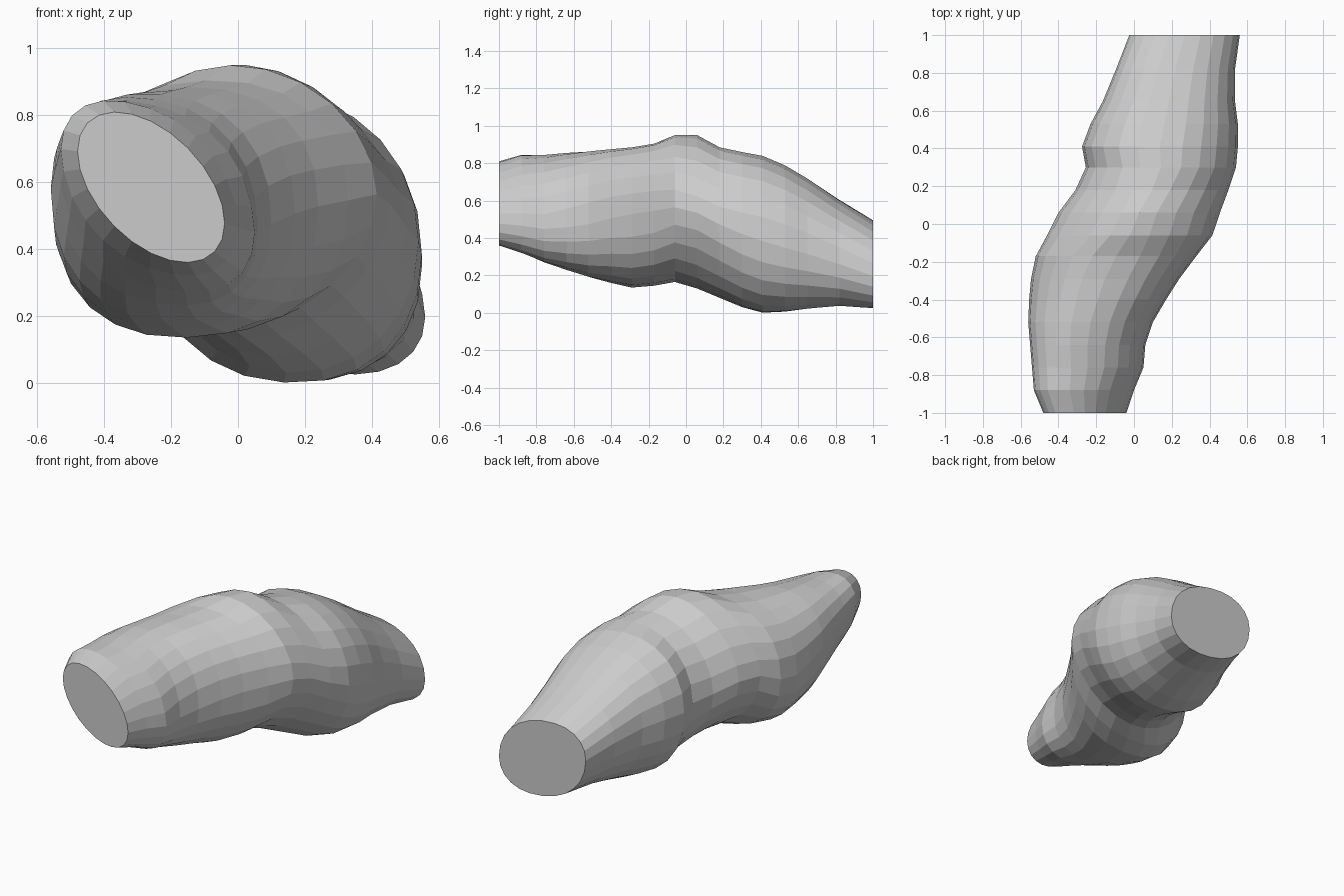
import bpy, bmesh
from math import sin, cos, asin, tau, copysign

SIDES = 24

# Cross-sections along the body:
# y, x min, x max, z min, z max, diagonal lean (-1..1), roundness (<1 is boxier)
SECTIONS = [
    (-1.00, -0.48, -0.04, 0.36, 0.81, -0.48, 1.00),
    (-0.88, -0.53, 0.00, 0.32, 0.845, -0.42, 0.94),
    (-0.76, -0.54, 0.05, 0.27, 0.845, -0.34, 0.90),
    (-0.64, -0.55, 0.06, 0.23, 0.855, -0.23, 0.88),
    (-0.52, -0.56, 0.10, 0.19, 0.865, -0.12, 0.87),
    (-0.40, -0.555, 0.17, 0.16, 0.875, -0.02, 0.87),
    (-0.29, -0.545, 0.24, 0.135, 0.885, 0.03, 0.87),
    (-0.17, -0.52, 0.33, 0.145, 0.905, 0.04, 0.90),
    (-0.06, -0.46, 0.415, 0.165, 0.95, 0.02, 1.06),
    (0.06, -0.40, 0.455, 0.13, 0.95, -0.02, 1.12),
    (0.18, -0.31, 0.50, 0.08, 0.885, -0.03, 1.06),
    (0.30, -0.255, 0.54, 0.03, 0.86, -0.05, 0.97),
    (0.41, -0.275, 0.55, 0.00, 0.84, -0.07, 0.92),
    (0.53, -0.23, 0.55, 0.005, 0.79, -0.10, 0.90),
    (0.65, -0.165, 0.535, 0.02, 0.72, -0.13, 0.90),
    (0.82, -0.095, 0.535, 0.037, 0.605, -0.18, 0.90),
    (1.00, -0.025, 0.56, 0.025, 0.495, -0.24, 0.92),
]


def section_points(y, x0, x1, z0, z1, lean, power):
    """Leaning superellipse that fills the given x and z extents."""
    def bulge(v):
        return copysign(abs(v) ** power, v)
    for i in range(SIDES):
        t = tau * i / SIDES
        yield ((x0 + x1) / 2 + (x1 - x0) / 2 * bulge(cos(t)), y,
               (z0 + z1) / 2 + (z1 - z0) / 2 * bulge(sin(t + asin(lean))))


# Loft the bulging, bent body and close its two flat cut ends
bm = bmesh.new()
rings = [[bm.verts.new(p) for p in section_points(*s)] for s in SECTIONS]
for a, b in zip(rings, rings[1:]):
    for i in range(SIDES):
        j = (i + 1) % SIDES
        bm.faces.new((a[i], a[j], b[j], b[i]))
bm.faces.new(rings[0])
bm.faces.new(rings[-1])
bmesh.ops.recalc_face_normals(bm, faces=bm.faces[:])

mesh = bpy.data.meshes.new("bent_tube_body")
bm.to_mesh(mesh)
bm.free()
body = bpy.data.objects.new("bent_tube_body", mesh)
bpy.context.collection.objects.link(body)
